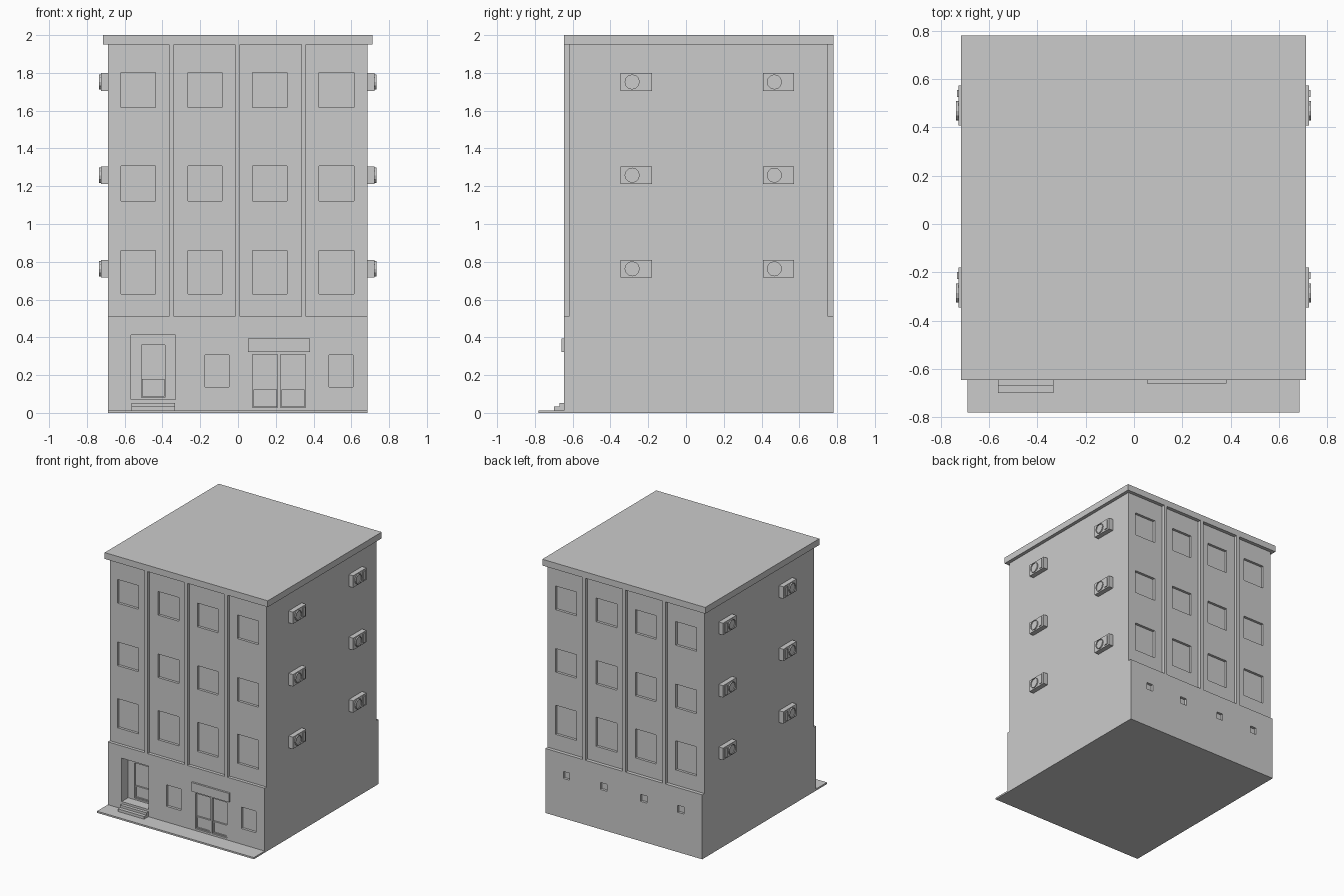
import bpy, bmesh, math
from mathutils import Matrix, Vector

if "Cube" in bpy.data.objects:
    bpy.data.objects.remove(bpy.data.objects["Cube"])

X0, X1 = -0.688, 0.685          # side walls
FRONT, BACK = -0.645, 0.78      # ground floor faces
UFRONT, UBACK = -0.62, 0.752    # recessed upper faces


def add_box(bm, x0, x1, y0, y1, z0, z1):
    m = Matrix.Translation(((x0 + x1) / 2, (y0 + y1) / 2, (z0 + z1) / 2))
    m = m @ Matrix.Diagonal((abs(x1 - x0), abs(y1 - y0), abs(z1 - z0), 1))
    return bmesh.ops.create_cube(bm, size=1, matrix=m)["verts"]


def inset_face(bm, verts, direction, thickness, depth):
    # sunken panel on the face that looks along direction
    bm.normal_update()
    d = Vector(direction)
    faces = {f for v in verts for f in v.link_faces}
    face = max(faces, key=lambda f: f.normal.dot(d))
    bmesh.ops.inset_region(bm, faces=[face], thickness=thickness, depth=0)
    face2 = bmesh.ops.extrude_discrete_faces(bm, faces=[face])["faces"][0]
    for v in face2.verts:
        v.co -= d * depth


def finish(name, bm):
    bmesh.ops.recalc_face_normals(bm, faces=bm.faces)
    me = bpy.data.meshes.new(name)
    bm.to_mesh(me)
    bm.free()
    ob = bpy.data.objects.new(name, me)
    bpy.context.collection.objects.link(ob)
    return ob


def boxes(name, items):
    bm = bmesh.new()
    for b in items:
        add_box(bm, *b)
    return finish(name, bm)


def cut(target, name, items):
    cutter = boxes(name, items)
    cutter.hide_render = True
    mod = target.modifiers.new(name, 'BOOLEAN')
    mod.operation, mod.solver, mod.object = 'DIFFERENCE', 'EXACT', cutter
    bpy.context.view_layer.objects.active = target
    bpy.ops.object.modifier_apply(modifier=mod.name)
    bpy.data.objects.remove(cutter)


# building body: stepped side profile swept along x
profile = [(FRONT, 0), (BACK, 0), (BACK, 0.51), (UBACK, 0.51), (UBACK, 1.955),
           (UFRONT, 1.955), (UFRONT, 0.51), (FRONT, 0.51)]
bm = bmesh.new()
side = bm.faces.new([bm.verts.new((X0, y, z)) for y, z in profile])
ext = bmesh.ops.extrude_face_region(bm, geom=[side])["geom"]
bmesh.ops.translate(bm, vec=(X1 - X0, 0, 0),
                    verts=[v for v in ext if isinstance(v, bmesh.types.BMVert)])
body = finish("building_body", bm)

# window recesses on the three upper floors, front and back
D = 0.02
columns = [(-0.62, -0.436), (-0.266, -0.084), (0.078, 0.26), (0.43, 0.615)]
rows = [(0.63, 0.86), (1.122, 1.308), (1.616, 1.803)]
holes = []
for xa, xb in columns:
    for za, zb in rows:
        holes.append((xa, xb, UFRONT - 0.05, UFRONT + D, za, zb))
        holes.append((xa, xb, UBACK - D, UBACK + 0.05, za, zb))
# ground floor windows, shop doors and entrance alcove
for xa, xb in [(-0.175, -0.048), (0.482, 0.61)]:
    holes.append((xa, xb, FRONT - 0.05, FRONT + D, 0.137, 0.307))
doors = [(0.078, 0.21), (0.225, 0.357)]
for xa, xb in doors:
    holes.append((xa, xb, FRONT - 0.05, FRONT + D, 0.028, 0.308))
holes.append((-0.566, -0.33, FRONT - 0.05, FRONT + 0.08, 0.07, 0.413))
# small vents at the back
for x in (-0.5, -0.175, 0.175, 0.5):
    holes.append((x - 0.028, x + 0.028, BACK - D, BACK + 0.05, 0.315, 0.37))
cut(body, "opening_cutter", holes)
cut(body, "entrance_cutter", [(-0.51, -0.386, FRONT + 0.04, FRONT + 0.095, 0.082, 0.36)])

# framed lower door panels
bm = bmesh.new()
panels = [(xa + 0.004, xb - 0.004, FRONT + 0.006, FRONT + D, 0.032, 0.125) for xa, xb in doors]
panels.append((-0.507, -0.389, FRONT + 0.083, FRONT + 0.095, 0.086, 0.18))
for p in panels:
    inset_face(bm, add_box(bm, *p), (0, -1, 0), 0.01, 0.007)
finish("door_panels", bm)

# vertical ribs on both faces
ribs = []
for x in (-0.353, -0.003, 0.348):
    ribs.append((x - 0.013, x + 0.013, FRONT, UFRONT, 0.51, 1.955))
    ribs.append((x - 0.013, x + 0.013, UBACK, BACK, 0.51, 1.955))
boxes("facade_ribs", ribs)

boxes("roof_slab", [(-0.715, 0.712, FRONT, BACK, 1.95, 2.0)])
boxes("pavement", [(X0, X1, -0.78, FRONT, 0, 0.013)])
boxes("entrance_steps", [(-0.563, -0.333, -0.698, FRONT, 0.013, 0.034),
                         (-0.563, -0.333, -0.67, FRONT, 0.034, 0.053)])
boxes("shop_canopy", [(0.053, 0.382, -0.66, FRONT, 0.323, 0.393)])

# air conditioners: case, round fan rim and side grille
bm = bmesh.new()
for s, wall in ((1, X1), (-1, X0)):
    face = wall + s * 0.038
    for y in (-0.263, 0.49):
        for z in (0.763, 1.258, 1.752):
            add_box(bm, wall, face, y - 0.083, y + 0.083, z - 0.047, z + 0.047)
            rot = Matrix.Rotation(s * math.pi / 2, 4, 'Y')
            loc = Matrix.Translation((face + s * 0.002, y - 0.022, z))
            rim = bmesh.ops.create_cone(bm, cap_ends=True, segments=12, radius1=0.04,
                                        radius2=0.04, depth=0.014, matrix=loc @ rot)["verts"]
            inset_face(bm, rim, (s, 0, 0), 0.006, 0.006)
            add_box(bm, face - s * 0.002, face + s * 0.006, y + 0.035, y + 0.065,
                    z - 0.036, z + 0.036)
finish("air_conditioners", bm)
